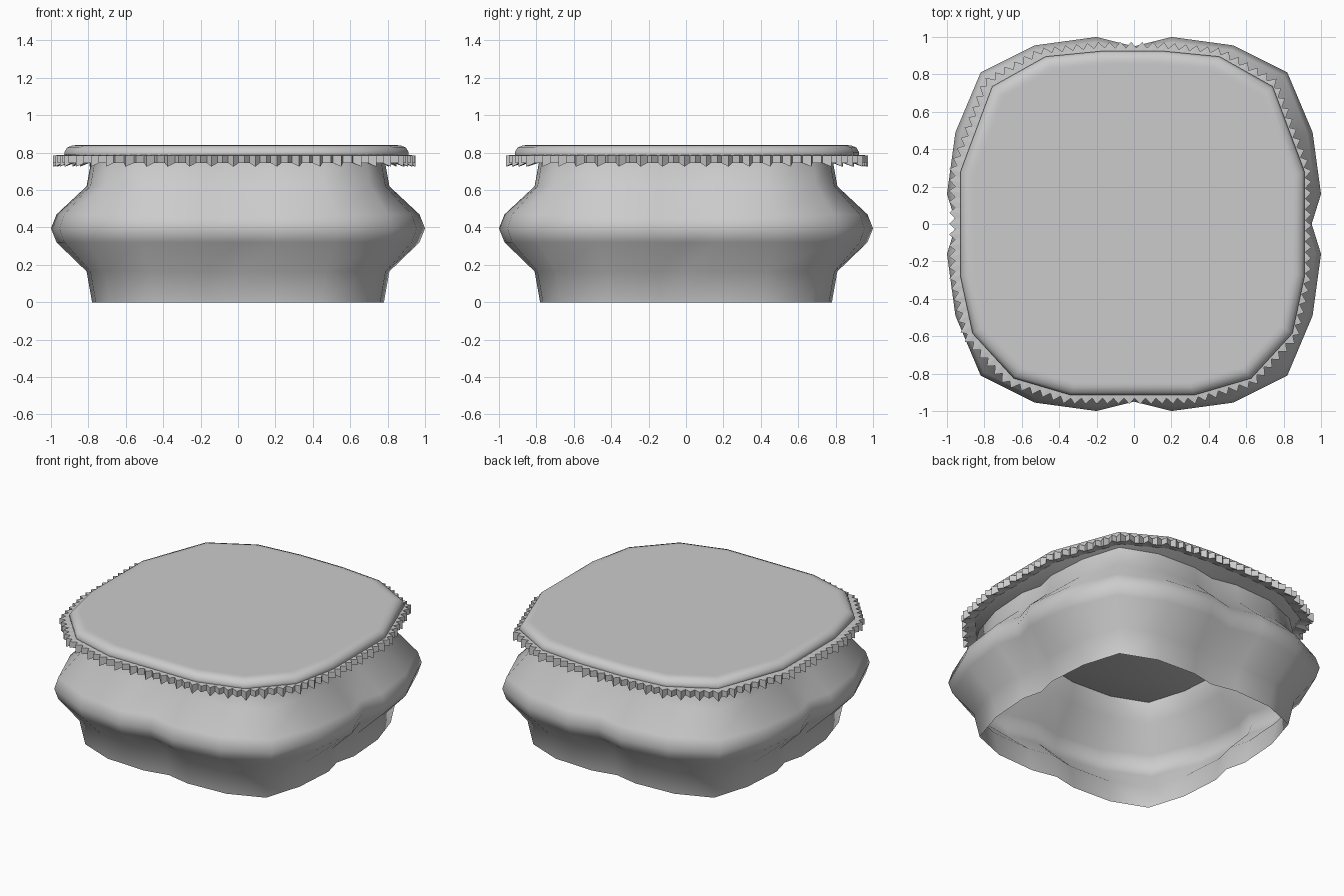
import bpy
import bmesh
import math
from mathutils import Vector

if "Cube" in bpy.data.objects:
    bpy.data.objects.remove(bpy.data.objects["Cube"])


def loft(name, rings, cap_bottom=False, cap_top=False, closed=False, angle=None):
    """Skin a stack of equal-length rings of 3D points."""
    bm = bmesh.new()
    loops = [[bm.verts.new(p) for p in ring] for ring in rings]
    n = len(loops[0])
    pairs = list(zip(loops, loops[1:]))
    if closed:
        pairs.append((loops[-1], loops[0]))
    for a, b in pairs:
        for i in range(n):
            j = (i + 1) % n
            bm.faces.new((a[i], a[j], b[j], b[i]))
    if cap_bottom:
        bm.faces.new(loops[0][::-1])
    if cap_top:
        bm.faces.new(loops[-1])
    bmesh.ops.recalc_face_normals(bm, faces=bm.faces)
    mesh = bpy.data.meshes.new(name)
    bm.to_mesh(mesh)
    bm.free()
    obj = bpy.data.objects.new(name, mesh)
    bpy.context.collection.objects.link(obj)
    bpy.context.view_layer.objects.active = obj
    obj.select_set(True)
    if angle is not None:
        bpy.ops.object.shade_smooth_by_angle(angle=math.radians(angle))
    obj.select_set(False)
    return obj


def mirrored(quarter):
    """Quarter outline from -y to +x, reflected to a full loop."""
    half = quarter + [(x, -y) for x, y in quarter[-2::-1]]
    return half + [(-x, y) for x, y in half[-2:0:-1]]


# Body outlines: widest bulge and narrow neck, notched at each mid-side
bulge = mirrored([(0.0, -0.95), (0.2, -1.0), (0.53, -0.955), (0.82, -0.81),
                  (0.955, -0.49), (1.0, -0.16), (0.95, 0.0)])
neck = mirrored([(0.0, -0.765), (0.17, -0.8), (0.46, -0.785), (0.7, -0.69),
                 (0.78, -0.43), (0.8, -0.14), (0.765, 0.0)])


def body_ring(t, scale, z):
    return [((a + (c - a) * t) * scale, (b + (d - b) * t) * scale, z)
            for (a, b), (c, d) in zip(bulge, neck)]


# Puffed body, open underneath
profile = [(1, 0.975, 0.0), (1, 1.012, 0.165), (0.15, 1.0, 0.32),
           (0, 1.0, 0.395), (0.15, 1.0, 0.47), (1, 1.012, 0.62),
           (1, 0.98, 0.76)]
loft("body", [body_ring(*p) for p in profile], angle=89)

# Lid outline, slightly off-centre to the left
lid_half = [(0.33, -0.915), (0.635, -0.825), (0.855, -0.585), (0.92, -0.28),
            (0.92, 0.28), (0.75, 0.735), (0.465, 0.895), (0.16, 0.925)]
lid_outline = lid_half + [(-x, y) for x, y in reversed(lid_half)]
lid_profile = [(0.97, 0.755), (1.0, 0.78), (1.0, 0.803), (0.985, 0.827),
               (0.955, 0.838), (0.935, 0.84), (0.92, 0.84)]
lid = loft("lid", [[(x * r, y * r, z) for x, y in lid_outline]
                   for r, z in lid_profile], True, True, angle=60)
lid.location.x = -0.008

# Zigzag trim: evenly resampled lid outline, every second tooth droops
TEETH = 112


def resample(outline, count):
    pts = [Vector(p) for p in outline]
    edges = list(zip(pts, pts[1:] + pts[:1]))
    total = sum((b - a).length for a, b in edges)
    out, k, start = [], 0, 0.0
    for i in range(count):
        d = total * i / count
        while k < len(edges) - 1 and d > start + (edges[k][1] - edges[k][0]).length:
            start += (edges[k][1] - edges[k][0]).length
            k += 1
        a, b = edges[k]
        out.append(a.lerp(b, (d - start) / (b - a).length))
    return out


path = resample(lid_outline, TEETH * 2)


def trim_ring(tip, valley, z_droop, z_rest):
    return [(*(p * (valley if i % 2 else tip)), z_rest if i % 4 else z_droop)
            for i, p in enumerate(path)]


trim = loft("zigzag_trim", [trim_ring(0.97, 0.97, 0.755, 0.755),
                            trim_ring(1.052, 1.018, 0.725, 0.745),
                            trim_ring(1.052, 1.018, 0.785, 0.785),
                            trim_ring(0.97, 0.97, 0.79, 0.79)], closed=True)
trim.location.x = -0.02
